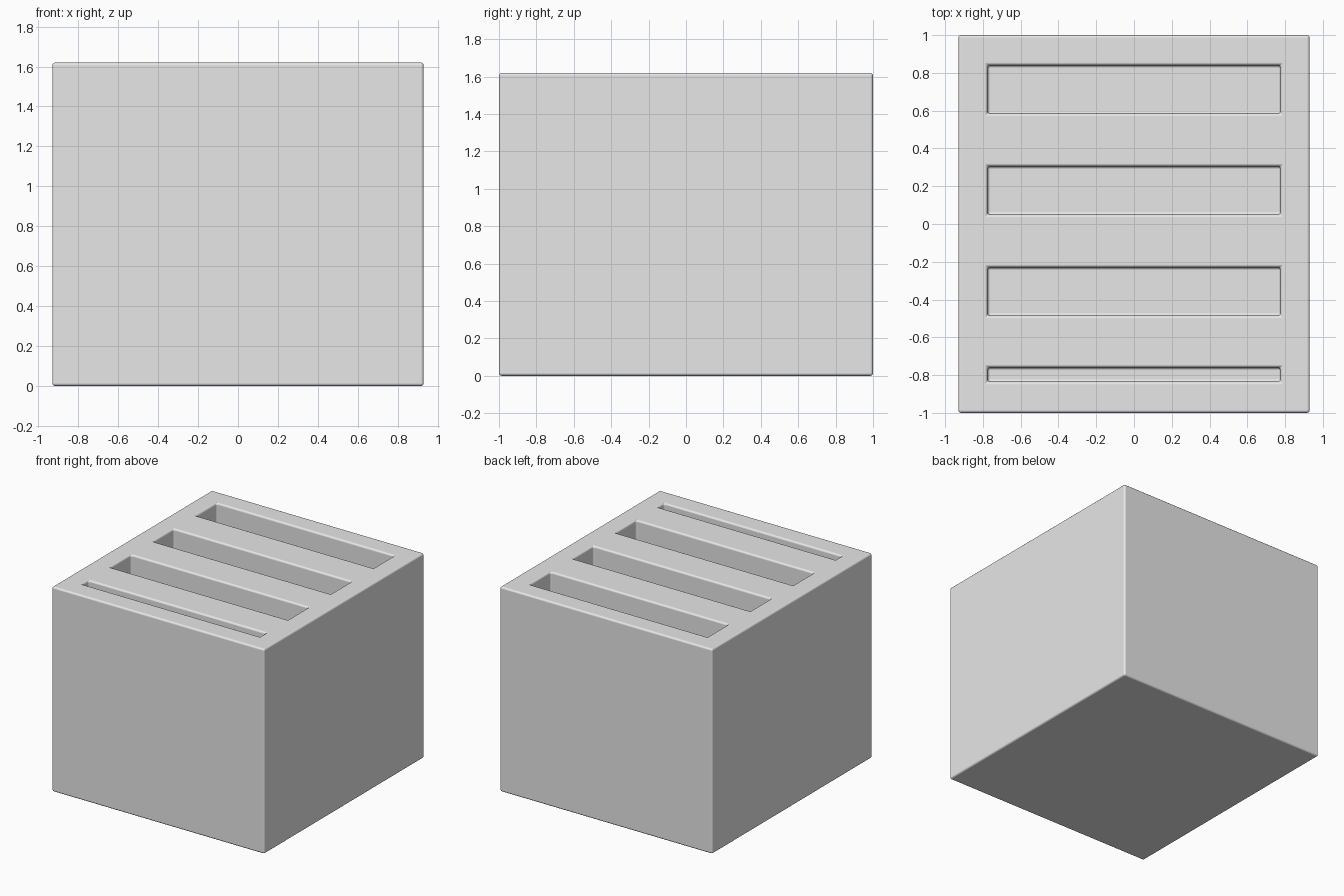
import bpy
import bmesh

cube = bpy.data.objects.get("Cube")
if cube:
    bpy.data.objects.remove(cube, do_unlink=True)

HALF_X, HALF_Y, HEIGHT = 0.93, 1.0, 1.62
SLOT_X = 0.775        # half length of every slot
FLOOR = 0.155         # height of the slot floors
SLOTS = [(-0.835, -0.76), (-0.485, -0.23), (0.05, 0.305), (0.585, 0.84)]

# Solid block standing on the ground
bm = bmesh.new()
bmesh.ops.create_cube(bm, size=1)
for v in bm.verts:
    v.co.x *= 2 * HALF_X
    v.co.y *= 2 * HALF_Y
    v.co.z = (v.co.z + 0.5) * HEIGHT


def cut(point, normal):
    """Score the block with a plane, so slot outlines appear on the top."""
    geom = bm.verts[:] + bm.edges[:] + bm.faces[:]
    bmesh.ops.bisect_plane(bm, geom=geom, plane_co=point, plane_no=normal)


for x in (-SLOT_X, SLOT_X):
    cut((x, 0, 0), (1, 0, 0))
for slot in SLOTS:
    for y in slot:
        cut((0, y, 0), (0, 1, 0))

# Sink the slot faces down to the floor
bm.normal_update()
openings = []
for f in bm.faces:
    c = f.calc_center_median()
    in_slot = any(a < c.y < b for a, b in SLOTS)
    if f.normal.z > 0.9 and abs(c.x) < SLOT_X and in_slot:
        openings.append(f)
sunk = bmesh.ops.extrude_discrete_faces(bm, faces=openings)["faces"]
for f in sunk:
    for v in f.verts:
        v.co.z = FLOOR
bmesh.ops.recalc_face_normals(bm, faces=bm.faces[:])

mesh = bpy.data.meshes.new("slotted_block")
bm.to_mesh(mesh)
bm.free()
mesh.shade_smooth()
block = bpy.data.objects.new("slotted_block", mesh)
bpy.context.collection.objects.link(block)

# Small rounded edges
bevel = block.modifiers.new("rounded_edges", "BEVEL")
bevel.width = 0.015
bevel.segments = 3
bevel.limit_method = "ANGLE"
bevel.harden_normals = True

# Plain grey
grey = bpy.data.materials.new("light_grey")
grey.use_nodes = True
color = (0.8, 0.8, 0.8, 1)
grey.diffuse_color = color
grey.node_tree.nodes["Principled BSDF"].inputs["Base Color"].default_value = color
mesh.materials.append(grey)
